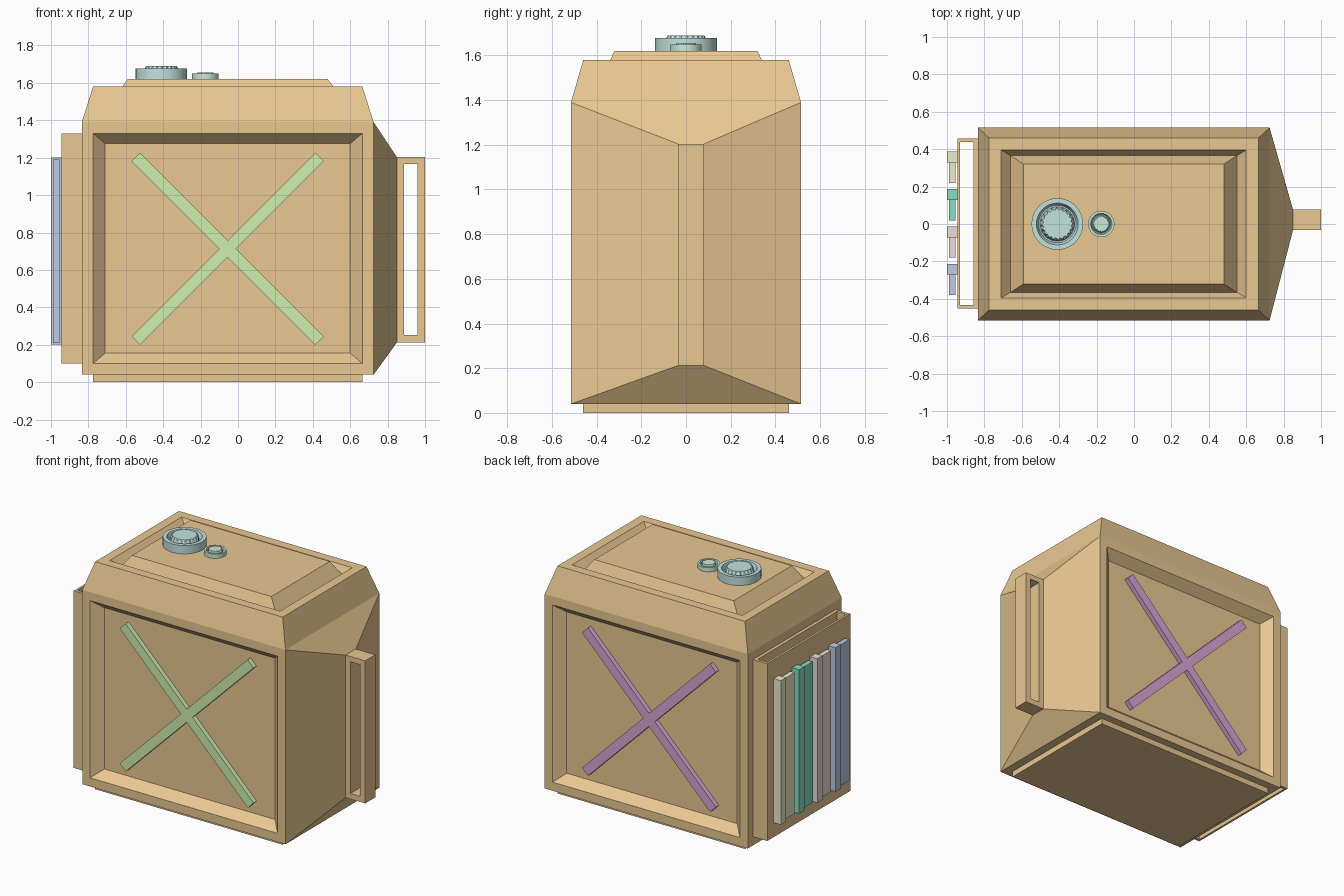
import bpy, bmesh
from math import cos, sin, tau, pi, radians

if "Cube" in bpy.data.objects:
    bpy.data.objects.remove(bpy.data.objects["Cube"])


def material(name, rgb):
    m = bpy.data.materials.new(name)
    m.diffuse_color = (*rgb, 1)
    m.use_nodes = True
    m.node_tree.nodes["Principled BSDF"].inputs["Base Color"].default_value = m.diffuse_color
    return m


def loft(bm, rings, start=True, end=True, cyclic=False):
    """Bridge equal-length rings of points with quads, optionally capping the ends."""
    vs = [[bm.verts.new(p) for p in r] for r in rings]
    n = len(vs[0])
    pairs = list(zip(vs, vs[1:]))
    if cyclic:
        pairs.append((vs[-1], vs[0]))
    for a, b in pairs:
        for i in range(n):
            j = (i + 1) % n
            bm.faces.new((a[i], a[j], b[j], b[i]))
    if start and not cyclic:
        bm.faces.new(vs[0][::-1])
    if end and not cyclic:
        bm.faces.new(vs[-1])


def rect(axis, at, a0, a1, b0, b1):
    """Rectangle perpendicular to an axis (0=x, 1=y, 2=z)."""
    pts = []
    for a, b in ((a0, b0), (a1, b0), (a1, b1), (a0, b1)):
        p = [a, b]
        p.insert(axis, at)
        pts.append(tuple(p))
    return pts


def finish(name, bm, mat, smooth=False):
    bmesh.ops.remove_doubles(bm, verts=bm.verts, dist=1e-5)
    bmesh.ops.recalc_face_normals(bm, faces=bm.faces)
    me = bpy.data.meshes.new(name)
    bm.to_mesh(me)
    bm.free()
    if smooth:
        me.polygons.foreach_set("use_smooth", [True] * len(me.polygons))
        me.set_sharp_from_angle(angle=radians(30))
    me.materials.append(mat)
    ob = bpy.data.objects.new(name, me)
    bpy.context.collection.objects.link(ob)
    return ob


def make(name, rings, mat, **kw):
    bm = bmesh.new()
    loft(bm, rings, **kw)
    return finish(name, bm, mat)


orange = material("orange", (0.82, 0.58, 0.29))
X0, X1, Y = -0.835, 0.725, 0.515
Z0, Z1 = 0.04, 1.39

# Body: base, walls, shoulder chamfer, top groove and raised lid
bm = bmesh.new()
sections = [(0, -.775, .665, .46), (Z0, -.775, .665, .46), (Z0, X0, X1, Y),
            (Z1, X0, X1, Y), (1.58, -.775, .665, .46), (1.58, -.71, .60, .395),
            (1.525, -.66, .55, .365), (1.62, -.59, .48, .32)]
loft(bm, [rect(2, z, a, b, -y, y) for z, a, b, y in sections])
# Open the front, back and right walls so recesses and handle taper fit in
walls = []
for f in bm.faces:
    c = f.calc_center_median()
    if abs(c.z - (Z0 + Z1) / 2) < 1e-4 and c.x > X0 + .01:
        walls.append(f)
bmesh.ops.delete(bm, geom=walls, context='FACES')
for s in (-1, 1):
    loft(bm, [rect(1, s * Y, X0, X1, Z0, Z1), rect(1, s * Y, -.775, .665, .10, 1.33),
              rect(1, s * .452, -.71, .60, .155, 1.275)], start=False)
HY0, HY1 = -0.033, 0.078
loft(bm, [rect(0, X1, -Y, Y, Z0, Z1), rect(0, .85, HY0, HY1, .213, 1.203)], start=False)
finish("body", bm, orange)

# Right handle frame and left open sleeve
ho, hi = (.85, 1.0, .213, 1.203), (.887, .96, .252, 1.166)
make("side_handle", [rect(1, HY0, *ho), rect(1, HY1, *ho), rect(1, HY1, *hi),
                     rect(1, HY0, *hi)], orange, cyclic=True)
so, si = (-.945, X0, -.453, .458), (-.93, -.857, -.432, .438)
make("side_sleeve", [rect(2, .10, *so), rect(2, 1.33, *so), rect(2, 1.33, *si),
                     rect(2, .10, *si)], orange, cyclic=True)

# Crosses in the front and back recesses
HALF, W = 0.695, 0.032
cross = []
for k in range(4):
    t = pi / 4 + k * pi / 2
    for u, v in ((W, -W), (HALF, -W), (HALF, W)):
        cross.append((-.055 + u * cos(t) - v * sin(t), .713 + u * sin(t) + v * cos(t)))
for name, s, rgb in (("front_cross", -1, (.62, .85, .43)), ("back_cross", 1, (.70, .38, .66))):
    make(name, [[(x, s * y, z) for x, z in cross] for y in (.452, .485)], material(name, rgb))

# Coloured strips on the left side, each a thick and a thin slat
colours = [("khaki", (.85, .84, .60)), ("green", (.24, .73, .55)),
           ("pink", (.85, .72, .69)), ("blue", (.52, .59, .77))]
for i, (name, rgb) in enumerate(colours):
    y = .387 - .2 * i
    bm = bmesh.new()
    for z0, z1, r in ((.2, 1.2, (-1.0, -.945, y - .058, y)),
                      (.21, 1.19, (-.988, -.955, y - .167, y - .058))):
        loft(bm, [rect(2, z0, *r), rect(2, z1, *r)])
    finish(name + "_strip", bm, material(name, rgb))


# Round caps: ringed collar with a knurled plug in the middle
def cap(name, x, k, rgb, n=32):
    def ring(r, z, teeth=0, count=n):
        return [(x + r * k * (1 - teeth * (i // 2 % 2)) * cos(tau * i / count),
                 r * k * (1 - teeth * (i // 2 % 2)) * sin(tau * i / count),
                 1.62 + z * k) for i in range(count)]
    bm = bmesh.new()
    loft(bm, [ring(.138, 0), ring(.138, .058), ring(.112, .058), ring(.100, .025)])
    loft(bm, [ring(.092, .025, .0, 80), ring(.088, .06, .08, 80), ring(.082, .07, .08, 80)])
    finish(name, bm, material(name, rgb), smooth=True)


cap("large_cap", -.41, 1.0, (.54, .77, .74))
cap("small_cap", -.175, .51, (.60, .83, .70))
